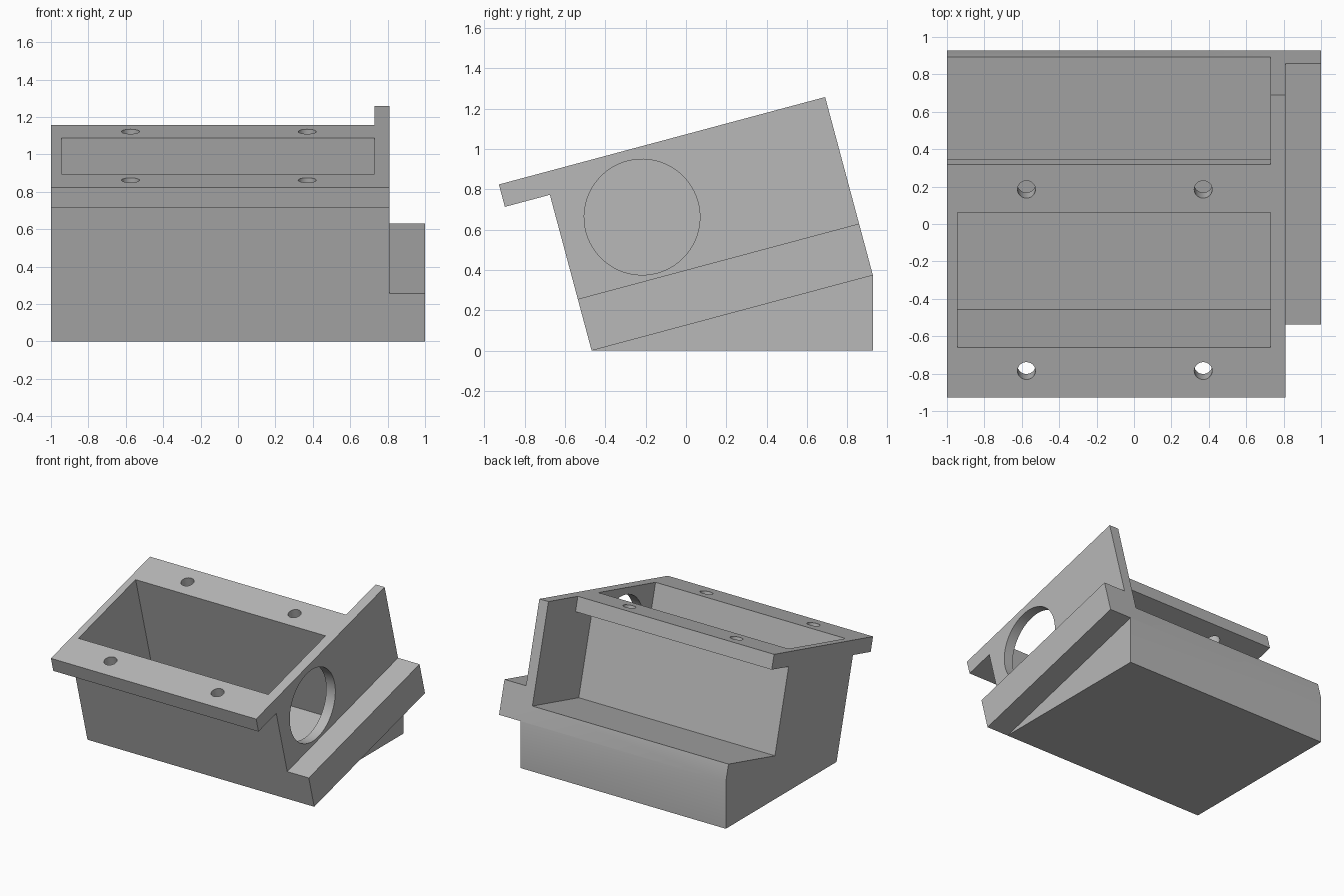
import bpy, bmesh, math
from mathutils import Matrix

cube = bpy.data.objects.get("Cube")
if cube:
    bpy.data.objects.remove(cube, do_unlink=True)

TILT = math.radians(15)
DEPTH, TOP = 1.444, 0.915          # tilted length and height
FLOOR, LIP = 0.133, 0.80           # shelf height, underside of the flange
BACK_WALL, FLANGE_F, FLANGE_B = 0.839, -0.231, 1.06
LEFT, PLATE_IN, PLATE_OUT = -1.0, 0.73, 0.81

grey = bpy.data.materials.new("plain grey")
grey.use_nodes = True
grey.diffuse_color = (0.48, 0.48, 0.48, 1)
grey.node_tree.nodes["Principled BSDF"].inputs["Base Color"].default_value = (0.48, 0.48, 0.48, 1)


def add_object(name, bm):
    bmesh.ops.recalc_face_normals(bm, faces=bm.faces)
    mesh = bpy.data.meshes.new(name)
    bm.to_mesh(mesh)
    bm.free()
    mesh.materials.append(grey)
    obj = bpy.data.objects.new(name, mesh)
    bpy.context.collection.objects.link(obj)
    return obj


def extrude_profile(name, points, x0, x1):
    """Extrude a side profile (along, up) from x0 to x1."""
    bm = bmesh.new()
    face = bm.faces.new([bm.verts.new((x0, s, t)) for s, t in points])
    grown = bmesh.ops.extrude_face_region(bm, geom=[face])["geom"]
    verts = [g for g in grown if isinstance(g, bmesh.types.BMVert)]
    bmesh.ops.translate(bm, verts=verts, vec=(x1 - x0, 0, 0))
    return add_object(name, bm)


def rect(s0, s1, t0, t1):
    return [(s0, t0), (s1, t0), (s1, t1), (s0, t1)]


def cylinder(name, radius, depth, matrix):
    bm = bmesh.new()
    bmesh.ops.create_cone(bm, cap_ends=True, segments=64, radius1=radius,
                          radius2=radius, depth=depth, matrix=matrix)
    return add_object(name, bm)


def combine(target, tool, operation):
    mod = target.modifiers.new(operation, "BOOLEAN")
    mod.operation, mod.solver, mod.object = operation, "EXACT", tool
    bpy.context.view_layer.objects.active = target
    bpy.ops.object.modifier_apply(modifier=mod.name)
    bpy.data.objects.remove(tool, do_unlink=True)


# Lower corner that makes the base stand level
wedge = (DEPTH * math.cos(TILT) ** 2, -DEPTH * math.cos(TILT) * math.sin(TILT))

# Tub, flange, shelf and wedge in one profile
housing = extrude_profile("tilted_housing", [
    (0, 0), wedge, (DEPTH, 0), (DEPTH, FLOOR), (BACK_WALL, FLOOR), (BACK_WALL, LIP),
    (FLANGE_B, LIP), (FLANGE_B, TOP), (FLANGE_F, TOP), (FLANGE_F, LIP), (0, LIP)],
    LEFT, PLATE_IN)

# Full-height end plate and the foot strip beside it
end_plate = extrude_profile("end_plate", [
    (0, 0), wedge, (DEPTH, 0), (DEPTH, TOP), (FLANGE_F, TOP), (FLANGE_F, LIP), (0, LIP)],
    PLATE_IN, PLATE_OUT)
foot_strip = extrude_profile("foot_strip", rect(0, DEPTH, 0, 0.265), PLATE_OUT, 1.0)
combine(housing, end_plate, "UNION")
combine(housing, foot_strip, "UNION")

# Open cavity
cavity = extrude_profile("cavity_cutter", rect(0.047, 0.792, FLOOR, 1.2), -0.945, PLATE_IN)
combine(housing, cavity, "DIFFERENCE")

# Round port through the end plate
port = cylinder("port_cutter", 0.287, 0.3, Matrix.Translation((0.77, 0.413, 0.575))
                @ Matrix.Rotation(math.pi / 2, 4, "Y"))
combine(housing, port, "DIFFERENCE")

# Screw holes through the flange
for x in (-0.575, 0.37):
    for s in (-0.083, 0.921):
        hole = cylinder("screw_hole_cutter", 0.048, 0.3, Matrix.Translation((x, s, 0.86)))
        combine(housing, hole, "DIFFERENCE")

# Merge flush faces, then tilt into place
bm = bmesh.new()
bm.from_mesh(housing.data)
bmesh.ops.remove_doubles(bm, verts=bm.verts, dist=1e-5)
bmesh.ops.dissolve_limit(bm, angle_limit=math.radians(0.5), verts=bm.verts, edges=bm.edges)
bmesh.ops.transform(bm, verts=bm.verts, matrix=Matrix.Translation((0, -0.468, 0))
                    @ Matrix.Rotation(TILT, 4, "X"))
bm.to_mesh(housing.data)
bm.free()

bpy.ops.object.select_all(action="DESELECT")
housing.select_set(True)
bpy.context.view_layer.objects.active = housing
bpy.ops.object.shade_smooth_by_angle(angle=math.radians(30))
